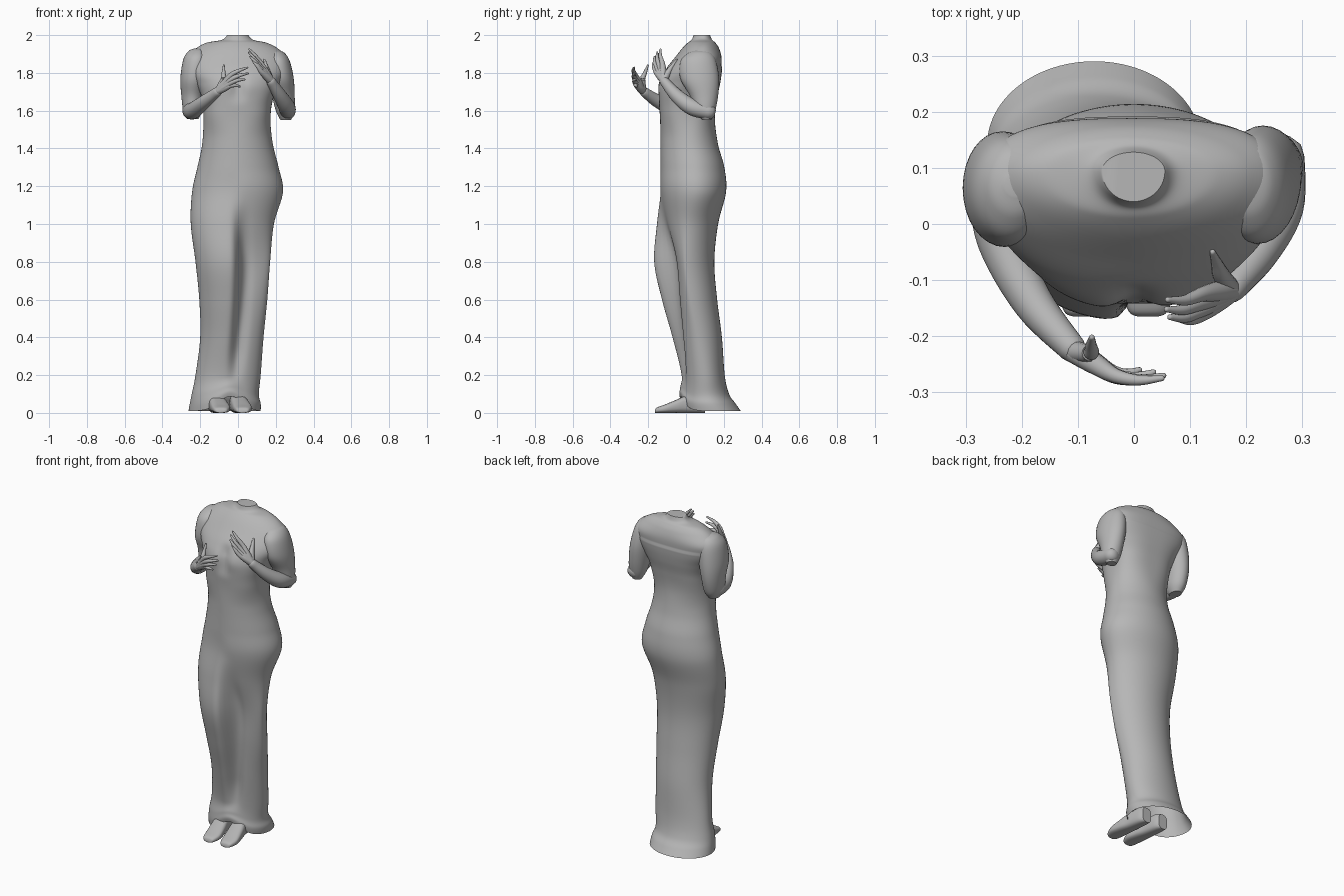
import bpy, bmesh, math
from mathutils import Vector

if "Cube" in bpy.data.objects:
    bpy.data.objects.remove(bpy.data.objects["Cube"])

stone = bpy.data.materials.new("grey stone")
stone.diffuse_color = (0.47, 0.47, 0.47, 1)
stone.use_nodes = True
stone.node_tree.nodes["Principled BSDF"].inputs["Base Color"].default_value = stone.diffuse_color


def spline(rows, n):
    """Catmull-Rom through rows of numbers, n steps per span."""
    out = []
    for i in range(len(rows) - 1):
        a, b, c, d = (rows[max(0, min(len(rows) - 1, i + k))] for k in (-1, 0, 1, 2))
        for s in range(n):
            t = s / n
            out.append([0.5 * (2 * q + (r - p) * t + (2 * p - 5 * q + 4 * r - w) * t * t
                        + (3 * q - p - 3 * r + w) * t ** 3) for p, q, r, w in zip(a, b, c, d)])
    return out + [list(rows[-1])]


def step(a, b, x):
    t = max(0, min(1, (x - a) / (b - a)))
    return t * t * (3 - 2 * t)


def spow(v, p):
    return math.copysign(abs(v) ** p, v)


def skin(name, rings, open_start=False):
    """Join a stack of point rings into a smooth surface with end caps."""
    bm = bmesh.new()
    vs = [[bm.verts.new(p) for p in r] for r in rings]
    m = len(rings[0])
    for a, b in zip(vs, vs[1:]):
        for j in range(m):
            k = (j + 1) % m
            bm.faces.new((a[j], a[k], b[k], b[j]))
    if not open_start:
        bm.faces.new(vs[0])
    bm.faces.new(vs[-1])
    bmesh.ops.recalc_face_normals(bm, faces=bm.faces)
    me = bpy.data.meshes.new(name)
    bm.to_mesh(me)
    bm.free()
    ob = bpy.data.objects.new(name, me)
    bpy.context.collection.objects.link(ob)
    me.materials.append(stone)
    bpy.context.view_layer.objects.active = ob
    ob.select_set(True)
    bpy.ops.object.shade_smooth_by_angle(angle=math.radians(50))
    ob.select_set(False)
    return ob


def tube(name, pts, n=6, sides=14):
    """Round tube through (x, y, z, radius) points with rounded ends."""
    path = spline(pts, n)
    P = [Vector(p[:3]) for p in path]
    rings = []
    for i, p in enumerate(P):
        t = (P[min(i + 1, len(P) - 1)] - P[max(i - 1, 0)]).normalized()
        u = t.cross(Vector((0.3, 0.2, 1))).normalized()
        v = t.cross(u)
        ring = lambda c, r: [c + r * (u * math.cos(q) + v * math.sin(q))
                             for q in (2 * math.pi * k / sides for k in range(sides))]
        r = path[i][3]
        if i == 0:
            rings += [ring(p - t * r * 0.85, r * 0.4), ring(p - t * r * 0.5, r * 0.85)]
        rings.append(ring(p, r))
        if i == len(P) - 1:
            rings += [ring(p + t * r * 0.5, r * 0.85), ring(p + t * r * 0.85, r * 0.4)]
    return skin(name, rings)


# Dress and torso: z, left x, right x, front y of left leg, front y of right leg, back y
body = [
    (0.01, -.262, .12, -.03, -.03, .29),
    (0.05, -.255, .12, -.035, -.03, .262),
    (0.10, -.245, .11, -.03, -.02, .228),
    (0.20, -.225, .12, -.025, -.015, .205),
    (0.40, -.20, .135, -.075, -.03, .19),
    (0.60, -.205, .155, -.13, -.045, .165),
    (0.80, -.225, .17, -.17, -.06, .15),
    (1.00, -.25, .19, -.155, -.11, .17),
    (1.17, -.243, .238, -.135, -.135, .212),
    (1.30, -.215, .215, -.135, -.135, .203),
    (1.42, -.19, .185, -.135, -.135, .17),
    (1.55, -.183, .172, -.137, -.137, .153),
    (1.66, -.19, .185, -.145, -.145, .162),
    (1.74, -.222, .222, -.152, -.15, .176),
    (1.81, -.262, .258, -.115, -.115, .185),
    (1.88, -.268, .258, -.06, -.06, .188),
    (1.93, -.222, .21, -.02, -.02, .175),
    (1.96, -.165, .15, .01, .01, .155),
    (1.975, -.085, .08, .03, .03, .138),
    (2.00, -.057, .055, .04, .04, .128),
]
rings = []
N = 96
for z, xl, xr, fl, fr, yb in spline(body, 8):
    ring = []
    cx, a, ym = (xl + xr) / 2, (xr - xl) / 2, (min(fl, fr) + yb) / 2 + 0.01
    gx = 0.02 * math.sin(z * 4 - 1.6) if z < 1.3 else 0   # line between the legs
    leg = 0.035 * step(0.1, 0.35, z) * (1 - step(0.85, 1.12, z))
    bust = 0.025 * step(1.62, 1.74, z) * (1 - step(1.76, 1.84, z))
    pf = 1 - 0.22 * step(1.45, 1.6, z) * (1 - step(1.66, 1.76, z))
    pb = 1 - 0.28 * step(1.45, 1.65, z) * (1 - step(1.86, 1.95, z))
    if 0.3 < z < 1.83:
        yb += 0.005 * step(1.6, 1.8, z)                    # back neckline edge
    for k in range(N):
        t = 2 * math.pi * k / N
        p = pb if math.sin(t) >= 0 else pf
        c, s = spow(math.cos(t), p), spow(math.sin(t), p)
        x, zz = cx + a * c, z
        if s >= 0:
            y = ym + (yb - ym) * s
        else:
            f = fl + (fr - fl) * step(gx - 0.05, gx + 0.05, x)
            f += (leg + bust) * math.exp(-((x - gx) / 0.035) ** 2)
            y = ym + (ym - f) * s
            if z < 0.2:                                    # hem lifts over the feet
                lift = 0.085 * (-s) ** 2 * math.exp(-((x + 0.03) / 0.1) ** 2)
                zz = z + lift * (1 - z / 0.2)
        ring.append((x, y, zz))
    rings.append(ring)
skin("dress_and_torso", rings, open_start=True)

# Sleeves: z, inner x, outer x, front y, back y
left_sleeve = [(1.93, .19, .23, .05, .09), (1.915, .165, .262, .01, .13), (1.87, .15, .29, -.03, .155),
               (1.77, .16, .305, -.04, .165), (1.68, .18, .30, -.01, .16), (1.60, .19, .29, .0, .14),
               (1.555, .21, .27, .03, .11)]
right_sleeve = [(1.92, .18, .215, .05, .10), (1.905, .16, .247, .01, .135), (1.86, .15, .275, -.03, .16),
                (1.77, .16, .295, -.03, .175), (1.68, .18, .30, .02, .17), (1.60, .20, .30, .05, .155),
                (1.55, .225, .28, .085, .135)]
for name, rows, sx in (("left_sleeve", left_sleeve, -1), ("right_sleeve", right_sleeve, 1)):
    skin(name, [[(sx * ((a + b) / 2 + (b - a) / 2 * math.cos(t)), (f + k) / 2 + (k - f) / 2 * math.sin(t), z)
                 for t in (2 * math.pi * j / 32 for j in range(32))]
                for z, a, b, f, k in spline(rows, 6)])

# Forearms
tube("left_forearm", [(-.25, .06, 1.60, .045), (-.235, -.03, 1.602, .044),
                      (-.18, -.14, 1.645, .036), (-.11, -.222, 1.70, .025)], sides=24)
tube("right_forearm", [(.262, .12, 1.595, .042), (.258, .03, 1.62, .044),
                       (.222, -.05, 1.68, .036), (.175, -.115, 1.755, .025)], sides=24)


def hand(side, wrist, fingers, thumb):
    """Overlapping finger tubes that merge into a palm at the wrist."""
    w = Vector(wrist)
    for i, (knuckle, tip) in enumerate(fingers):
        k, t = Vector(knuckle), Vector(tip)
        mid = (k + t) / 2 + Vector((0, -.006, .004))
        tube(f"{side}_finger_{i + 1}", [(*w, .021), (*((w + k) / 2), .019), (*k, .0135),
                                        (*mid, .0095), (*t, .005)])
    k, t = Vector(thumb[0]), Vector(thumb[1])
    tube(f"{side}_thumb", [(*w, .02), (*k, .015), (*((k + t) / 2), .010), (*t, .005)])


hand("left", (-.105, -.228, 1.705),
     [((-.035, -.27, 1.79), (.05, -.275, 1.828)), ((-.03, -.272, 1.77), (.053, -.27, 1.797)),
      ((-.033, -.27, 1.75), (.035, -.264, 1.765)), ((-.042, -.262, 1.732), (.01, -.26, 1.728))],
     ((-.078, -.23, 1.765), (-.075, -.202, 1.84)))
hand("right", (.172, -.118, 1.76),
     [((.122, -.125, 1.85), (.06, -.135, 1.925)), ((.115, -.142, 1.838), (.058, -.152, 1.908)),
      ((.115, -.155, 1.825), (.064, -.166, 1.886)), ((.122, -.16, 1.808), (.08, -.17, 1.86))],
     ((.155, -.09, 1.81), (.14, -.05, 1.87)))

# Feet: y, centre shift, half width, top z
foot = [(-.165, 0, .018, .012), (-.155, 0, .035, .028), (-.11, 0, .048, .045), (-.05, -.01, .048, .07),
        (.0, -.02, .045, .09), (.07, -.03, .04, .10), (.10, -.035, .03, .09)]
for name, x in (("left_foot", -.09), ("right_foot", .025)):
    skin(name, [[(x + dx + w * spow(math.cos(t), .7), y, top * (.5 + .5 * spow(math.sin(t), .7)))
                 for t in (2 * math.pi * j / 24 for j in range(24))]
                for y, dx, w, top in spline(foot, 5)])
